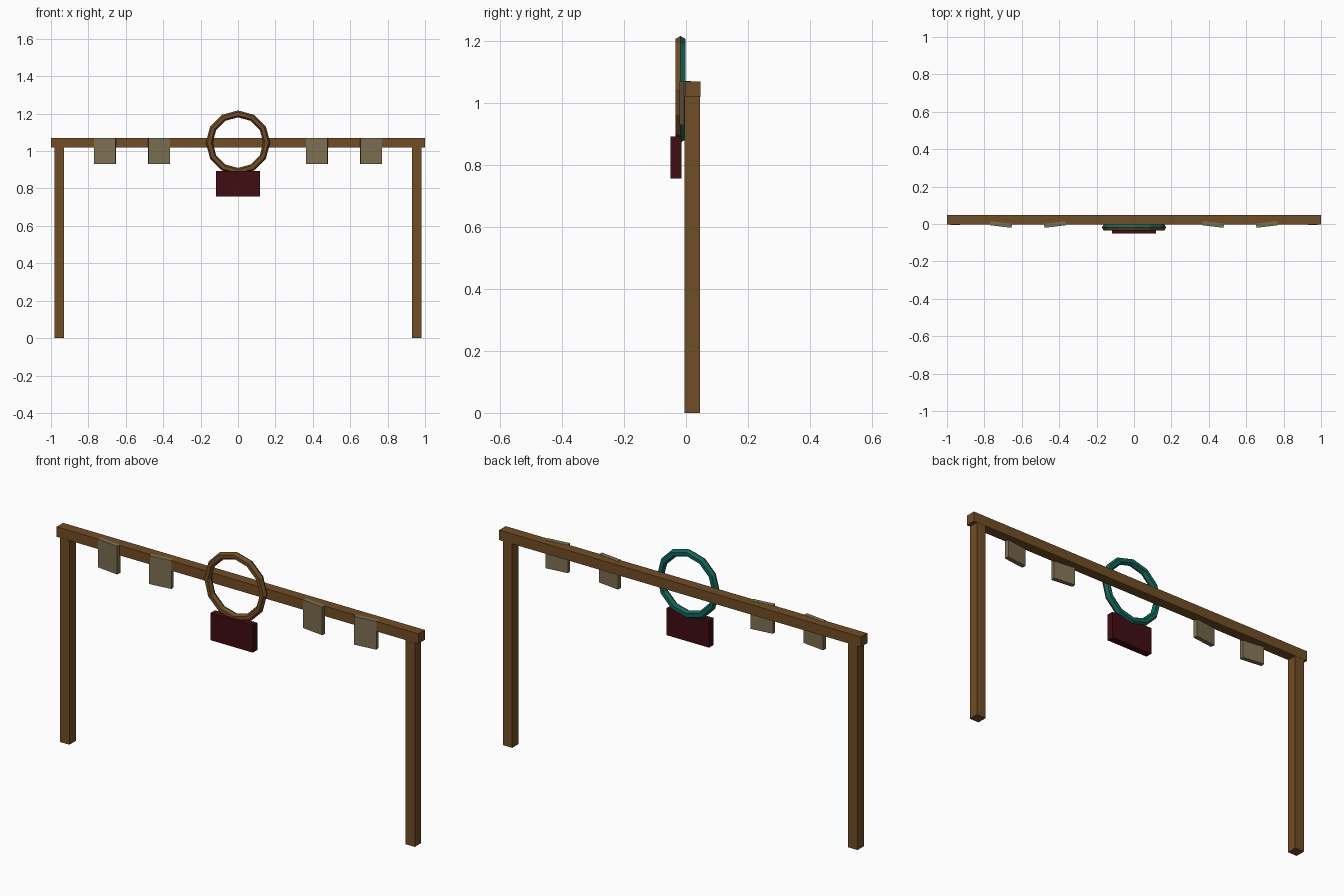
import bpy
import math

if "Cube" in bpy.data.objects:
    bpy.data.objects.remove(bpy.data.objects["Cube"])


def material(name, rgb):
    m = bpy.data.materials.new(name)
    m.diffuse_color = (*rgb, 1)
    m.use_nodes = True
    m.node_tree.nodes["Principled BSDF"].inputs["Base Color"].default_value = m.diffuse_color
    return m


WOOD = material("brown_wood", (0.165, 0.075, 0.018))
TAN = material("tan_panel", (0.205, 0.162, 0.082))
RED = material("dark_red", (0.051, 0.004, 0.006))
TEAL = material("teal", (0.005, 0.135, 0.105))


def box(name, x, y, z, mat, tilt=0):
    """Box from (min, max) ranges, optionally turned about the vertical."""
    centre = [(r[0] + r[1]) / 2 for r in (x, y, z)]
    size = [r[1] - r[0] for r in (x, y, z)]
    bpy.ops.mesh.primitive_cube_add(size=1, location=centre)
    ob = bpy.context.object
    ob.name = name
    ob.scale = size
    ob.rotation_euler.z = math.radians(tilt)
    ob.data.materials.append(mat)
    return ob


# Top beam and two posts
box("top_beam", (-1, 1), (-0.004, 0.047), (1.02, 1.07), WOOD)
for side, x in (("left", -0.955), ("right", 0.955)):
    box(side + "_post", (x - 0.026, x + 0.026), (-0.005, 0.046), (0, 1.021), WOOD)

# Hanging plates, turned alternately so each pair faces apart
for i, (x, tilt) in enumerate([(-0.711, -7), (-0.4225, 7), (0.4225, -7), (0.711, 7)]):
    box(f"hanging_plate_{i + 1}", (x - 0.058, x + 0.058), (-0.0135, 0.0085),
        (0.93, 1.071), TAN, tilt)

# Ring: wood in front, teal behind
bpy.ops.mesh.primitive_torus_add(major_segments=12, minor_segments=6,
                                 major_radius=0.1535, minor_radius=0.0185,
                                 location=(0, -0.018, 1.045),
                                 rotation=(math.pi / 2, 0, 0))
ring = bpy.context.object
ring.name = "ring"
ring.data.materials.append(WOOD)
ring.data.materials.append(TEAL)
for p in ring.data.polygons:
    p.use_smooth = False
    p.material_index = 1 if p.center.z < 0 else 0  # local -z is the back

# Sign board under the ring
box("sign_board", (-0.117, 0.117), (-0.05, -0.015), (0.757, 0.893), RED)
